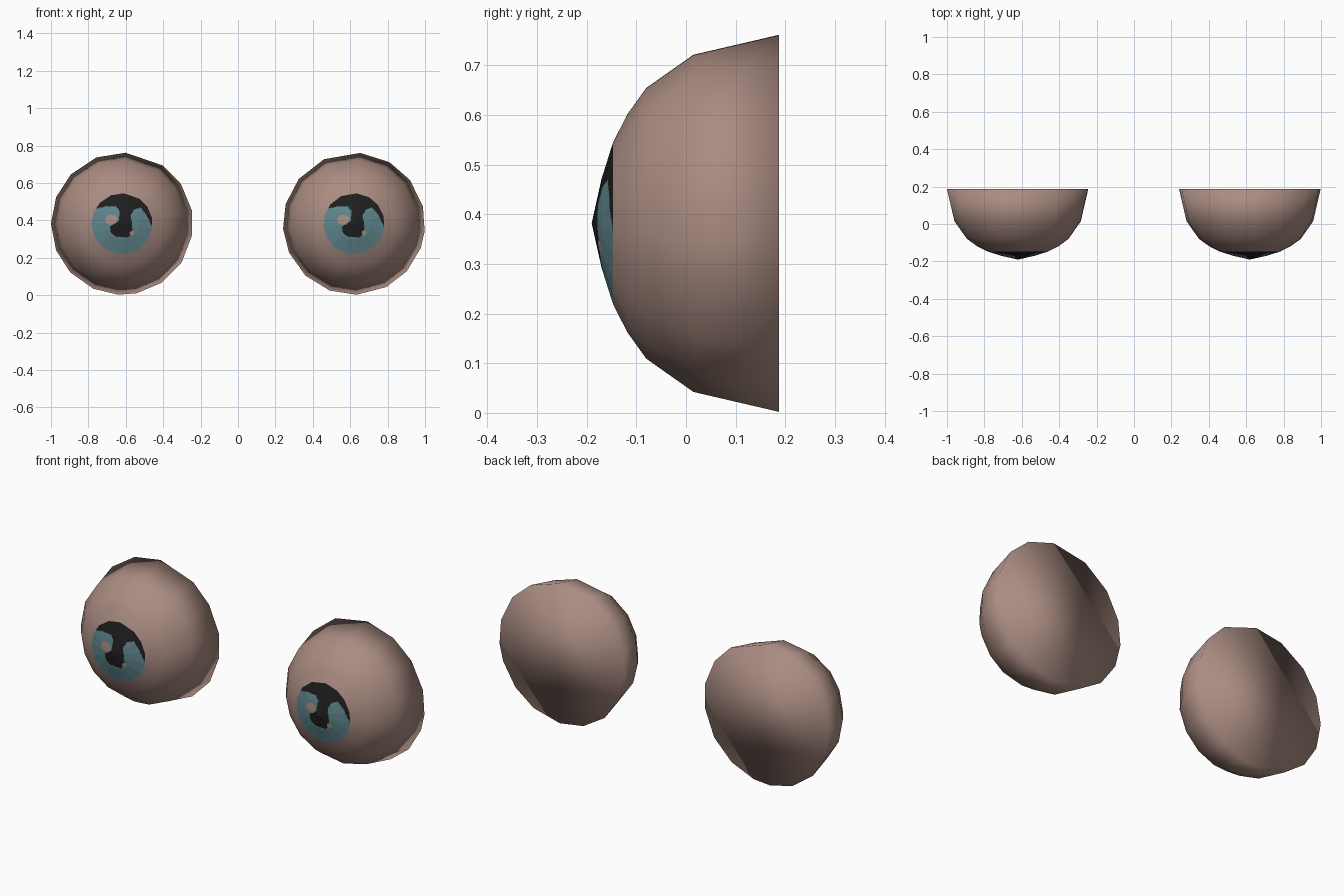
import bpy, bmesh, math

if "Cube" in bpy.data.objects:
    bpy.data.objects.remove(bpy.data.objects["Cube"])

def material(name, rgb):
    m = bpy.data.materials.new(name)
    m.diffuse_color = (*rgb, 1)
    m.use_nodes = True
    m.node_tree.nodes["Principled BSDF"].inputs["Base Color"].default_value = m.diffuse_color
    return m

PINK = material("pink", (0.40, 0.262, 0.222))
TEAL = material("teal", (0.112, 0.235, 0.262))
BLACK = material("black", (0.013, 0.013, 0.013))

CZ = 0.382
RI = 0.163                      # iris radius
# (radius, y) from the back rim to the front
SHELL = [(0.38, 0.187), (0.34, 0.015), (0.273, -0.08), (0.22, -0.118), (RI, -0.147)]
IRIS = [(RI, -0.147), (0.09, -0.17), (0.0, -0.19)]
# rim corner angles of each slightly uneven 16-sided eyeball
LEFT = [87, 55, 34, 11, -9, -33, -56, -78, -93, -114, -137, -158, -180, -202, -224, -249]
RIGHT = [85, 60, 38, 14, -6, -20, -42, -63, -88, -110, -133, -156, -176, -196, -219, -245]
# black lid shadow and pupil, in iris radii
DARK = [(-1.1, .5), (-.85, .5), (-.5, .57), (-.2, .57), (-.08, .43), (-.1, .1), (-.4, -.1),
        (-.37, -.3), (-.17, -.43), (.2, -.45), (.35, -.3), (.32, .03), (.28, .27), (.4, .47),
        (.6, .53), (.8, .3), (1, -.13), (1.2, -.15), (1.2, 1.2), (-1.1, 1.2)]

def inside(u, v, poly):
    hit = False
    for (x1, y1), (x2, y2) in zip(poly, poly[1:] + poly[:1]):
        if (y1 > v) != (y2 > v) and u < x1 + (v - y1) / (y2 - y1) * (x2 - x1):
            hit = not hit
    return hit

def iris_colour(u, v):
    if ((u + .35) / .2) ** 2 + ((v - .13) / .16) ** 2 < 1 or math.hypot(u - .33, v + .3) < .08:
        return 0
    return 2 if inside(u, v, DARK) else 1

def unit_ring(angles, k):
    """Polygon of unit radius, each side cut into k pieces."""
    pts = [(math.cos(math.radians(a)), math.sin(math.radians(a))) for a in angles]
    return [(p[0] + (q[0] - p[0]) * i / k, p[1] + (q[1] - p[1]) * i / k)
            for p, q in zip(pts, pts[1:] + pts[:1]) for i in range(k)]

def refine(profile, k):
    out = []
    for (r1, y1), (r2, y2) in zip(profile, profile[1:]):
        out += [(r1 + (r2 - r1) * i / k, y1 + (y2 - y1) * i / k) for i in range(k)]
    return out + [profile[-1]]

def loft(name, ring, profile, cx, cap=False, colour=None):
    bm = bmesh.new()
    rows = []
    for r, y in profile:
        if r == 0:
            rows.append([bm.verts.new((cx, y, CZ))] * len(ring))
        else:
            rows.append([bm.verts.new((cx + r * x, y, CZ + r * z)) for x, z in ring])
    n = len(ring)
    for a, b in zip(rows, rows[1:]):
        for i in range(n):
            j = (i + 1) % n
            bm.faces.new((a[i], a[j], b[j]) if b[i] is b[j] else (a[i], a[j], b[j], b[i]))
    if cap:
        bm.faces.new(rows[0][::-1])
    bm.normal_update()
    # the first band must face forward
    bm.faces.ensure_lookup_table()
    if bm.faces[0].normal.y > 0:
        bmesh.ops.reverse_faces(bm, faces=bm.faces[:])
    for f in bm.faces:
        f.smooth = True
        if colour:
            c = f.calc_center_median()
            f.material_index = colour((c.x - cx) / RI, (c.z - CZ) / RI)
    me = bpy.data.meshes.new(name)
    bm.to_mesh(me)
    bm.free()
    for m in (PINK, TEAL, BLACK):
        me.materials.append(m)
    ob = bpy.data.objects.new(name, me)
    bpy.context.collection.objects.link(ob)

for side, cx, angles in (("left", -0.62, LEFT), ("right", 0.62, RIGHT)):
    # half eyeball, flat at the back
    loft(side + "_eyeball", unit_ring(angles, 1), SHELL, cx, cap=True)
    # painted iris, finely divided so the pattern follows the faces
    loft(side + "_iris", unit_ring(angles, 8), refine(IRIS, 20), cx, colour=iris_colour)
